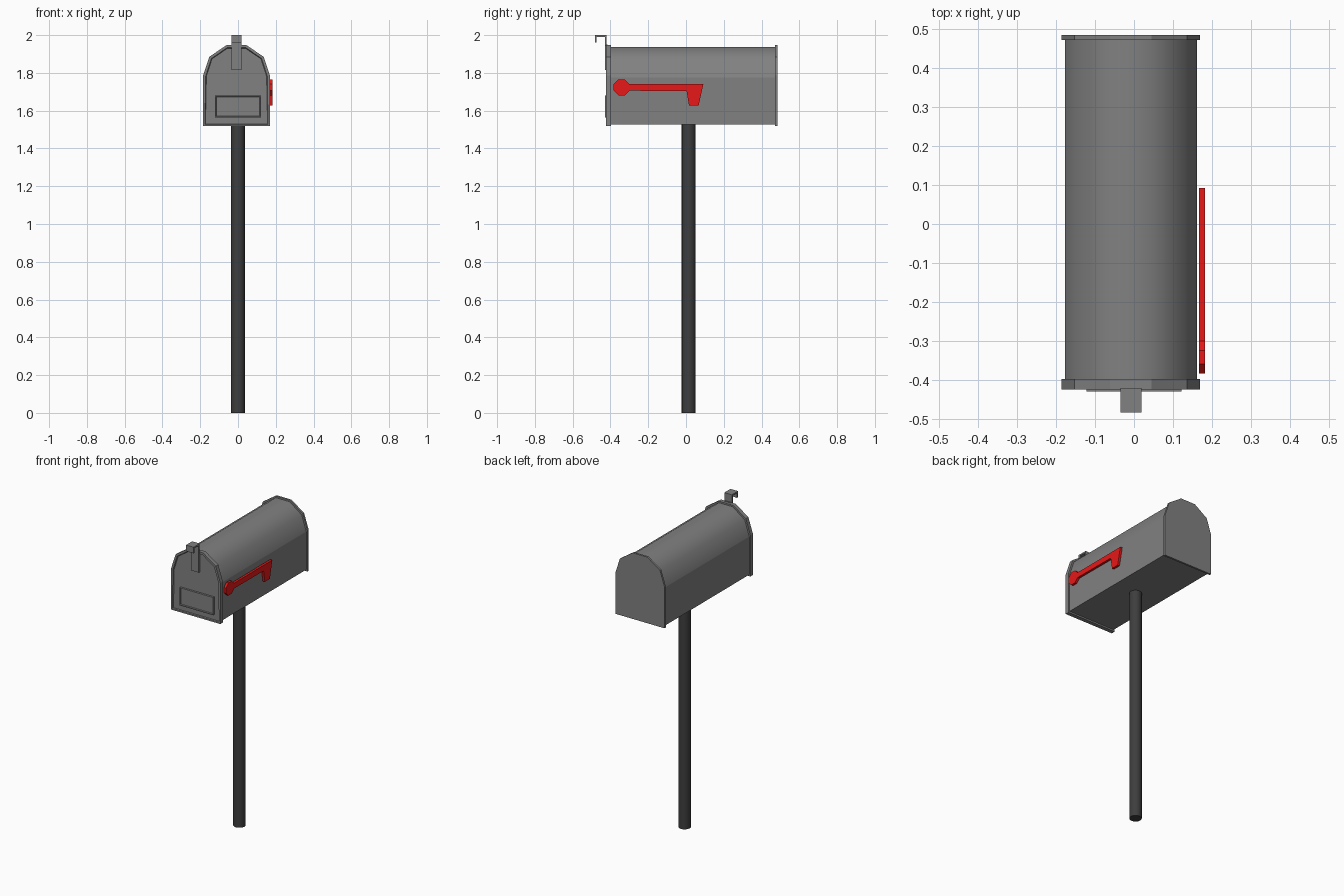
import bpy, bmesh, math
from mathutils import Vector

if "Cube" in bpy.data.objects:
    bpy.data.objects.remove(bpy.data.objects["Cube"])

CX = -0.008  # centre line of the box


def material(name, r, g, b):
    mat = bpy.data.materials.new(name)
    mat.diffuse_color = (r, g, b, 1)
    mat.use_nodes = True
    mat.node_tree.nodes["Principled BSDF"].inputs["Base Color"].default_value = mat.diffuse_color
    return mat


grey = material("box_grey", 0.22, 0.22, 0.22)
dark = material("post_dark_grey", 0.048, 0.048, 0.048)
red = material("flag_red", 0.8, 0.009, 0.009)


def prism(name, pts, offset, mat, inset=0, depth=0, smooth=None):
    """Extrude a flat outline; optionally inset and sink the starting face."""
    bm = bmesh.new()
    face = bm.faces.new([bm.verts.new(p) for p in pts])
    ext = bmesh.ops.extrude_face_region(bm, geom=[face], use_keep_orig=True)
    moved = [v for v in ext["geom"] if isinstance(v, bmesh.types.BMVert)]
    bmesh.ops.translate(bm, verts=moved, vec=offset)
    bmesh.ops.recalc_face_normals(bm, faces=bm.faces)
    if inset:
        # flat rim, then a sloping step down to the sunken panel
        bmesh.ops.inset_region(bm, faces=[face], thickness=inset)
        bmesh.ops.inset_region(bm, faces=[face], thickness=0.004)
        bmesh.ops.translate(bm, verts=face.verts, vec=Vector(offset).normalized() * depth)
    if smooth:
        for f in bm.faces:
            f.smooth = smooth(f)
    bmesh.ops.recalc_face_normals(bm, faces=bm.faces)
    me = bpy.data.meshes.new(name)
    bm.to_mesh(me)
    bm.free()
    me.materials.append(mat)
    ob = bpy.data.objects.new(name, me)
    bpy.context.collection.objects.link(ob)
    return ob


def arch(y, shrink=0.0):
    """Mailbox outline: straight sides under a five-sided arch."""
    half = [(0.177 - shrink * 0.8, 1.518 + shrink), (0.177 - shrink * 0.8, 1.785 - shrink),
            (0.144 - shrink * 0.8, 1.885 - shrink), (0.053 - shrink * 0.3, 1.947 - shrink)]
    return [(CX + x, y, z) for x, z in half] + [(CX - x, y, z) for x, z in reversed(half)]


# Box: smooth arch over flat walls
prism("box_body", arch(-0.40, 0.01), (0, 0.875, 0), grey,
      smooth=lambda f: f.normal.z > 0.1)

# Door with raised rim, and back plate
prism("door", arch(-0.423), (0, 0.026, 0), grey, 0.014, 0.007)
prism("back_plate", arch(0.471), (0, 0.013, 0), grey)

# Framed plate on the door
px, z0, z1 = 0.121, 1.565, 1.68
prism("door_plate", [(-px, -0.429, z0), (px, -0.429, z0), (px, -0.429, z1), (-px, -0.429, z1)],
      (0, 0.015, 0), grey, 0.007, 0.006)

# Hooked door handle, bent from a flat strip
hook = [(-0.415, 1.815), (-0.430, 1.815), (-0.430, 1.99), (-0.473, 1.99), (-0.473, 1.96),
        (-0.483, 1.96), (-0.483, 2.0), (-0.42, 2.0), (-0.42, 1.95), (-0.415, 1.95)]
prism("door_handle", [(CX - 0.027, y, z) for y, z in hook], (0.054, 0, 0), grey)

# Red flag: octagonal head, arm and tapered tab in one outline
head = [(-0.341 + 0.045 * math.cos(a), 1.723 + 0.045 * math.sin(a))
        for a in (math.radians(22.5 + 45 * i) for i in range(8))]
tab = [(0.003, 1.704), (0.016, 1.628), (0.067, 1.628), (0.092, 1.741)]
prism("signal_flag", [(0.167, y, z) for y, z in head + tab], (0.015, 0, 0), red)

# Round post
bpy.ops.mesh.primitive_cylinder_add(vertices=16, radius=0.037, depth=1.53,
                                    location=(0, 0.014, 0.765))
post = bpy.context.object
post.name = "post"
bpy.ops.object.shade_smooth_by_angle(angle=math.radians(40))
post.data.materials.append(dark)
